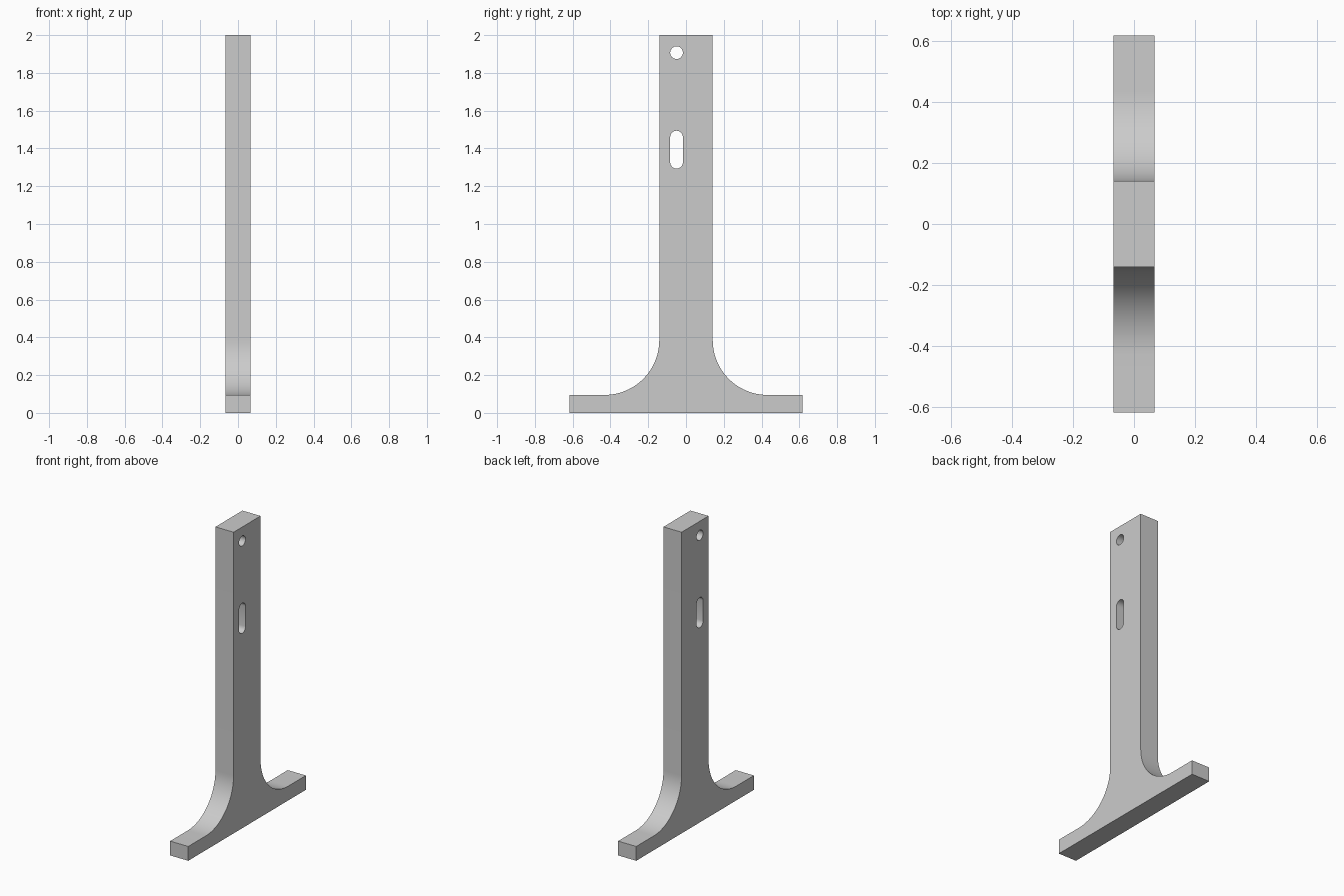
import bpy, bmesh, math
from mathutils import Vector

cube = bpy.data.objects.get("Cube")
if cube:
    bpy.data.objects.remove(cube, do_unlink=True)

THICK = 0.133
FOOT_Y, FOOT_H = 0.617, 0.095
POST_Y, TOP = 0.1415, 2.0
FILLET = 0.29
HOLE_Y, HOLE_R = -0.05, 0.034


def arc(cy, cz, r, start, end, steps):
    """Points (y, z) along an arc, angles in degrees."""
    angles = [math.radians(start + (end - start) * i / steps) for i in range(steps + 1)]
    return [(cy + r * math.cos(a), cz + r * math.sin(a)) for a in angles]


def add_loop(bm, points):
    verts = [bm.verts.new((-THICK / 2, y, z)) for y, z in points]
    return [bm.edges.new((v, verts[i - 1])) for i, v in enumerate(verts)]


# Outline: half a profile from foot to post, mirrored across y
half = [(FOOT_Y, 0), (FOOT_Y, FOOT_H)]
half += arc(POST_Y + FILLET, FOOT_H + FILLET, FILLET, 270, 180, 24)
half += [(POST_Y, TOP)]
outline = half + [(-y, z) for y, z in reversed(half)]

# Round hole near the top and the slot below it
hole = arc(HOLE_Y, 1.907, HOLE_R, 0, 360, 16)[:-1]
slot = arc(HOLE_Y, 1.46, HOLE_R, 0, 180, 8) + arc(HOLE_Y, 1.327, HOLE_R, 180, 360, 8)

# Fill the profile around its openings and extrude it through the thickness
bm = bmesh.new()
edges = [e for loop in (outline, hole, slot) for e in add_loop(bm, loop)]
bmesh.ops.triangle_fill(bm, use_beauty=True, use_dissolve=False, edges=edges,
                        normal=Vector((1, 0, 0)))
extruded = bmesh.ops.extrude_face_region(bm, geom=bm.faces[:], use_keep_orig=True)
moved = [g for g in extruded["geom"] if isinstance(g, bmesh.types.BMVert)]
bmesh.ops.translate(bm, verts=moved, vec=(THICK, 0, 0))
bmesh.ops.recalc_face_normals(bm, faces=bm.faces[:])

mesh = bpy.data.meshes.new("upright_bracket")
bm.to_mesh(mesh)
bm.free()
bracket = bpy.data.objects.new("upright_bracket", mesh)
bpy.context.collection.objects.link(bracket)

# Single grey material
grey = bpy.data.materials.new("light_grey")
grey.use_nodes = True
grey.diffuse_color = (0.6, 0.6, 0.6, 1)
grey.node_tree.nodes["Principled BSDF"].inputs["Base Color"].default_value = (0.6, 0.6, 0.6, 1)
mesh.materials.append(grey)

# Smooth curves, sharp corners
bpy.ops.object.select_all(action="DESELECT")
bracket.select_set(True)
bpy.context.view_layer.objects.active = bracket
bpy.ops.object.shade_smooth_by_angle(angle=math.radians(30))
